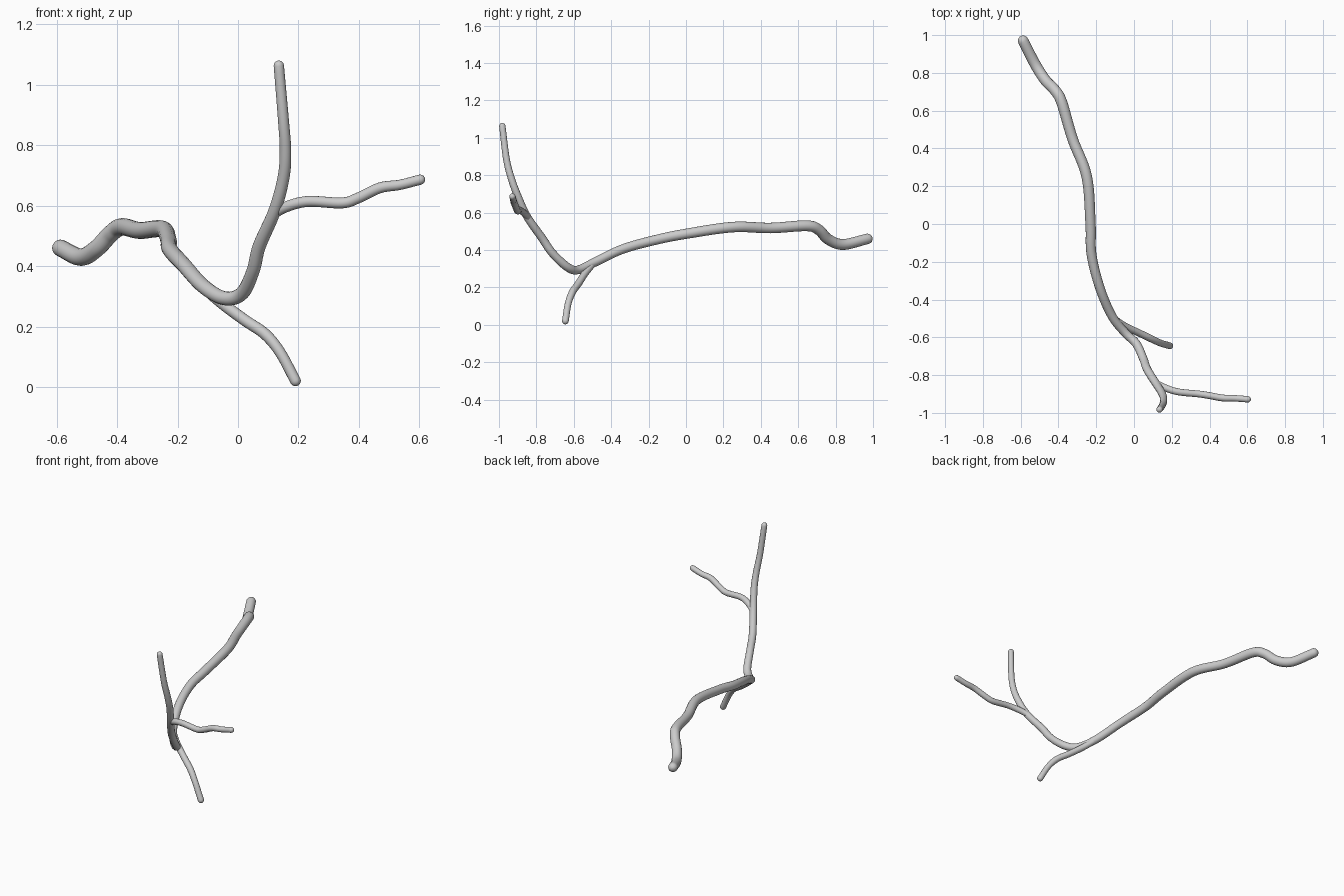
import bpy
import math
from mathutils import Vector

if "Cube" in bpy.data.objects:
    bpy.data.objects.remove(bpy.data.objects["Cube"])


def smooth_path(pts, steps=8):
    """Catmull-Rom samples of (position, radius) through x, y, z, r points."""
    p = [Vector(q) for q in pts]
    p = [2 * p[0] - p[1]] + p + [2 * p[-1] - p[-2]]
    out = []
    for i in range(1, len(p) - 2):
        a, b, c, d = p[i - 1:i + 3]
        for s in range(steps):
            t = s / steps
            out.append(0.5 * (2 * b + (c - a) * t + (2 * a - 5 * b + 4 * c - d) * t ** 2
                              + (3 * b - a - 3 * c + d) * t ** 3))
    out.append(p[-2])
    return [(v.xyz, v.w) for v in out]


def round_end(path):
    """Extra samples that close the end of a path with a dome."""
    (a, _), (b, r) = path[-2:]
    n = (b - a).normalized()
    angles = [math.radians(x) for x in (20, 40, 58, 74, 86)]
    return [(b + n * r * math.sin(t), r * math.cos(t)) for t in angles]


def tube(name, pts):
    path = smooth_path(pts)
    path = round_end(path[::-1])[::-1] + path + round_end(path)
    curve = bpy.data.curves.new(name, 'CURVE')
    curve.dimensions = '3D'
    curve.bevel_depth = 1.0
    curve.bevel_resolution = 6
    curve.use_fill_caps = True
    spline = curve.splines.new('POLY')
    spline.points.add(len(path) - 1)
    for sp, (co, r) in zip(spline.points, path):
        sp.co = (*co, 1)
        sp.radius = r
    ob = bpy.data.objects.new(name, curve)
    bpy.context.collection.objects.link(ob)
    bpy.ops.object.select_all(action='DESELECT')
    ob.select_set(True)
    bpy.context.view_layer.objects.active = ob
    bpy.ops.object.convert(target='MESH')
    bpy.ops.object.shade_smooth()


# Long main stem, thick end first
tube("main_stem", [
    (-.587, .970, .46, .028), (-.52, .84, .43, .029), (-.468, .76, .458, .029),
    (-.42, .71, .508, .029), (-.383, .645, .530, .029), (-.325, .45, .518, .028),
    (-.25, .25, .523, .028), (-.23, .0, .487, .027), (-.225, -.16, .455, .026),
    (-.18, -.34, .405, .025), (-.115, -.49, .334, .024), (-.045, -.578, .294, .023),
    (.013, -.635, .31, .023), (.05, -.715, .385, .022), (.07, -.77, .465, .022),
    (.12, -.85, .58, .021), (.15, -.90, .69, .020), (.157, -.933, .78, .019),
    (.15, -.96, .886, .018), (.135, -.982, 1.063, .017)])

# Wavy side twig
tube("side_twig", [
    (.11, -.835, .565, .015), (.154, -.862, .594, .018), (.23, -.888, .614, .018),
    (.343, -.90, .609, .018), (.396, -.908, .625, .018), (.469, -.921, .659, .018),
    (.535, -.923, .669, .017), (.602, -.928, .686, .017)])

# Drooping lower twig
tube("lower_twig", [
    (-.115, -.495, .33, .018), (-.05, -.54, .275, .019), (.023, -.575, .221, .019),
    (.09, -.607, .175, .019), (.14, -.63, .114, .018), (.19, -.645, .021, .018)])
